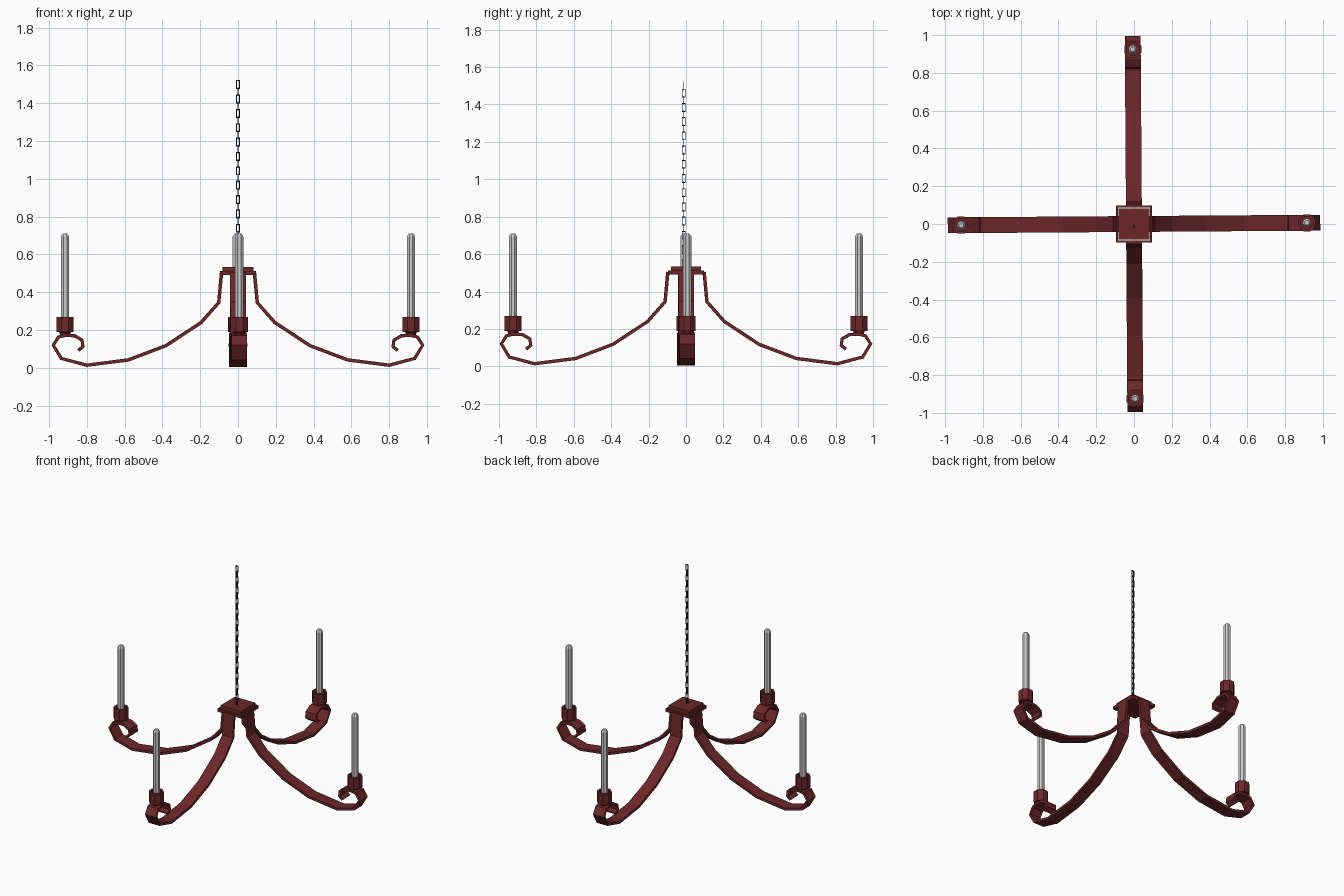
import bpy, bmesh, math
from mathutils import Vector, Matrix

if "Cube" in bpy.data.objects:
    bpy.data.objects.remove(bpy.data.objects["Cube"])


def material(name, rgb):
    m = bpy.data.materials.new(name)
    m.diffuse_color = (*rgb, 1)
    m.use_nodes = True
    m.node_tree.nodes["Principled BSDF"].inputs["Base Color"].default_value = m.diffuse_color
    return m


RED = material("dark_red", (0.15, 0.02, 0.022))
IRON = material("dark_iron", (0.02, 0.02, 0.03))


def loft(bm, rings, closed):
    """Skin a list of equal-length point rings; cap the ends unless closed."""
    vs = [[bm.verts.new(p) for p in r] for r in rings]
    n = len(vs[0])
    for i in range(len(vs) if closed else len(vs) - 1):
        a, b = vs[i], vs[(i + 1) % len(vs)]
        for j in range(n):
            k = (j + 1) % n
            bm.faces.new((a[j], a[k], b[k], b[j]))
    if not closed:
        bm.faces.new(vs[0])
        bm.faces.new(vs[-1][::-1])


def finish(name, bm, mat=None, matrix=None):
    bmesh.ops.recalc_face_normals(bm, faces=bm.faces)
    me = bpy.data.meshes.new(name)
    bm.to_mesh(me)
    bm.free()
    if mat:
        me.materials.append(mat)
    ob = bpy.data.objects.new(name, me)
    bpy.context.collection.objects.link(ob)
    if matrix:
        ob.matrix_world = matrix
    return ob


def lathe(profile, sides, centre_x):
    """Rings of (radius, z) around a vertical axis, with flats facing the axes."""
    rings = []
    for r, z in profile:
        r /= math.cos(math.pi / sides)
        rings.append([(centre_x + r * math.cos((i + .5) * math.tau / sides),
                       r * math.sin((i + .5) * math.tau / sides), z) for i in range(sides)])
    return rings


def frame(bm, half_u, half_v, half_w, wall, matrix):
    """Rectangular frame in the local xz plane, outer half sizes u, v."""
    rings = []
    for su, sv in ((-1, -1), (1, -1), (1, 1), (-1, 1)):
        rings.append([matrix @ Vector((su * (half_u - d), w, sv * (half_v - d)))
                      for d, w in ((0, -half_w), (wall, -half_w), (wall, half_w), (0, half_w))])
    loft(bm, rings, True)


# Arm centreline (distance from the axis, height), ending in a scroll
ARM = [(.087, .505), (.102, .345), (.195, .24), (.38, .118), (.58, .042), (.80, .014),
       (.935, .05), (.977, .12), (.95, .163), (.915, .172), (.865, .17), (.825, .147),
       (.82, .112), (.845, .092)]
HALF_T, HALF_W, CANDLE_X = .009, .042, .915


def arm_mesh():
    bm = bmesh.new()
    pts = [Vector(p) for p in ARM]
    rings = []
    for i, p in enumerate(pts):
        d1 = (p - pts[max(i - 1, 0)]).normalized()
        d2 = (pts[min(i + 1, len(pts) - 1)] - p).normalized()
        t = (d1 + d2).normalized()
        n = Vector((-t.y, t.x)) * HALF_T
        a, b = p + n, p - n
        rings.append([(a.x, -HALF_W, a.y), (a.x, HALF_W, a.y),
                      (b.x, HALF_W, b.y), (b.x, -HALF_W, b.y)])
    loft(bm, rings, False)
    return bm


# Four arms, each with its cup and candle
for i, side in enumerate(("right", "back", "left", "front")):
    shift = .01 if i % 2 else 0
    mat = Matrix.Rotation(i * math.pi / 2 + .007, 4, 'Z') @ Matrix.Translation((shift, 0, 0))
    finish(side + "_arm", arm_mesh(), RED, mat)

    cup = bmesh.new()
    loft(cup, lathe([(.024, .17), (.03, .188), (.045, .19), (.045, .27),
                     (.032, .27), (.032, .20)], 8, CANDLE_X), False)
    finish(side + "_candle_cup", cup, RED, mat)

    candle = bmesh.new()
    loft(candle, lathe([(.022, .175), (.022, .695), (.012, .71)], 8, CANDLE_X), False)
    finish(side + "_candle", candle, None, mat)

# Centre plate and the square collar around it
plate = bmesh.new()
loft(plate, lathe([(.081, .495), (.081, .533)], 4, 0), False)
finish("centre_plate", plate, RED)

collar = bmesh.new()
frame(collar, .094, .097, .011, .009,
      Matrix.Translation((0, 0, .502)) @ Matrix.Rotation(math.pi / 2, 4, 'X'))
finish("square_collar", collar, RED)

# Hanging chain of alternating rectangular links
chain = bmesh.new()
LINKS, TOP, BOTTOM, HALF_LINK = 26, 1.522, .525, .0235
for i in range(LINKS):
    z = TOP - HALF_LINK - i * (TOP - BOTTOM - 2 * HALF_LINK) / (LINKS - 1)
    frame(chain, .0105, HALF_LINK, .0025, .005, Matrix.Translation((0, -.012, z))
          @ Matrix.Rotation((i % 2) * math.pi / 2, 4, 'Z'))
finish("hanging_chain", chain, IRON)
